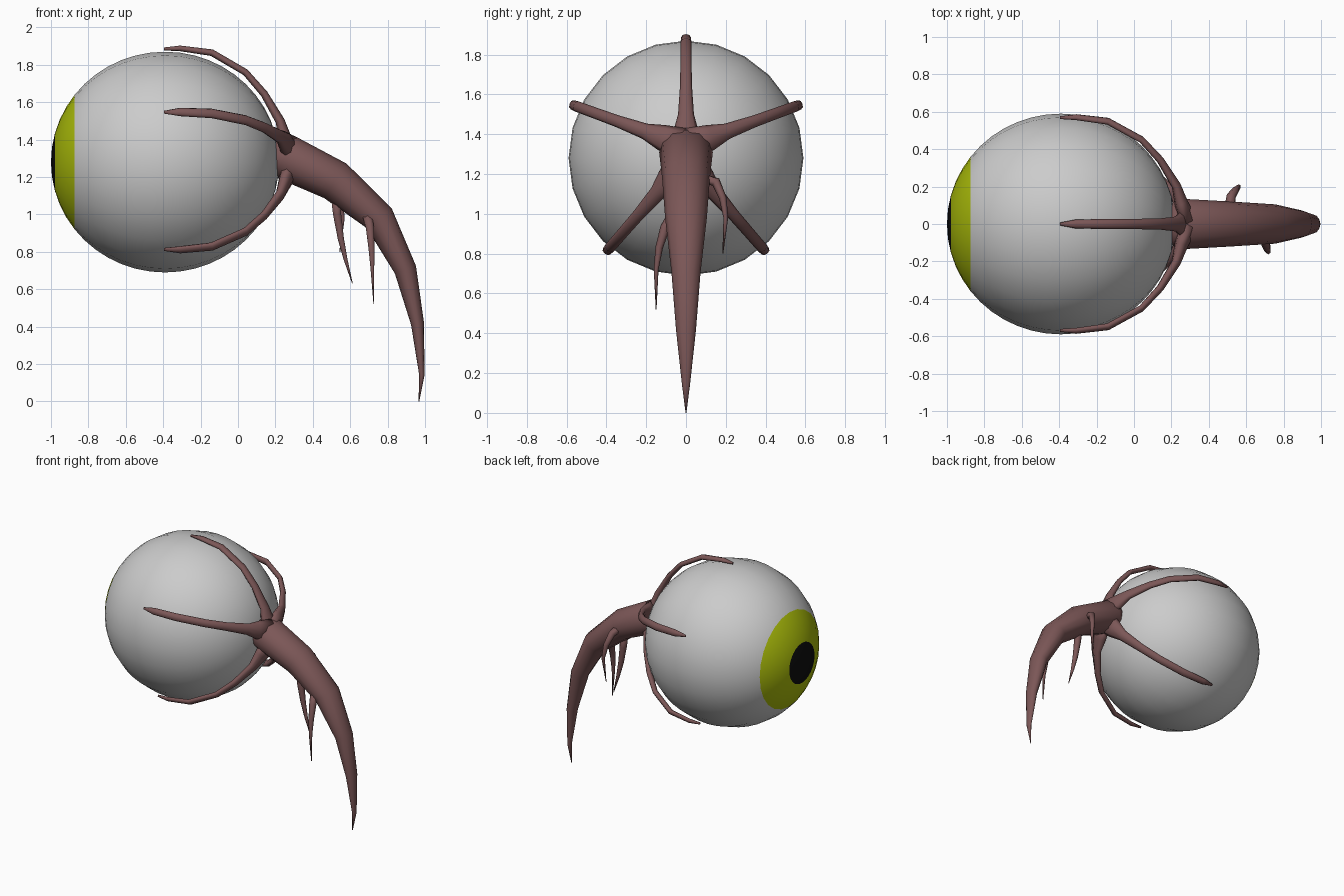
import bpy, bmesh, math
from mathutils import Vector

if "Cube" in bpy.data.objects:
    bpy.data.objects.remove(bpy.data.objects["Cube"])


def material(name, rgb):
    m = bpy.data.materials.new(name)
    m.diffuse_color = (*rgb, 1)
    m.use_nodes = True
    m.node_tree.nodes["Principled BSDF"].inputs["Base Color"].default_value = m.diffuse_color
    return m


FLESH = material("flesh", (0.2, 0.095, 0.095))
OLIVE = material("iris_olive", (0.4, 0.5, 0.003))
BLACK = material("pupil_black", (0.004, 0.004, 0.004))
WHITE = material("eye_grey", (0.8, 0.8, 0.8))


def finish(name, bm, mats):
    bmesh.ops.recalc_face_normals(bm, faces=bm.faces)
    for f in bm.faces:
        f.smooth = True
    mesh = bpy.data.meshes.new(name)
    bm.to_mesh(mesh)
    bm.free()
    for m in mats:
        mesh.materials.append(m)
    ob = bpy.data.objects.new(name, mesh)
    bpy.context.collection.objects.link(ob)
    return ob


def tube(name, path, sides=10, side_axis=None):
    """Loft elliptical rings; path rows are (point, width radius, thickness radius)."""
    bm = bmesh.new()
    pts = [Vector(p[0]) for p in path]
    rings = []
    for i, (_, rw, rt) in enumerate(path):
        t = (pts[min(i + 1, len(pts) - 1)] - pts[max(i - 1, 0)]).normalized()
        side = Vector(side_axis or (0, 1, 0))
        side = (side - t * side.dot(t)).normalized()
        up = t.cross(side)
        rings.append([bm.verts.new(pts[i] + side * rw * math.cos(a) + up * rt * math.sin(a))
                      for a in (math.tau * k / sides for k in range(sides))])
    for a, b in zip(rings, rings[1:]):
        for k in range(sides):
            j = (k + 1) % sides
            bm.faces.new((a[k], a[j], b[j], b[k]))
    bm.faces.new(rings[0])
    bm.faces.new(rings[-1])
    return finish(name, bm, [FLESH])


# Eyeball: poles along x, iris and pupil coloured by latitude ring
bm = bmesh.new()
bmesh.ops.create_uvsphere(bm, u_segments=24, v_segments=24, radius=1)
for f in bm.faces:
    lat = math.degrees(math.acos(min(1, f.calc_center_median().normalized().z)))
    f.material_index = 2 if lat < 15 else 1 if lat < 37.5 else 0
for v in bm.verts:
    x, y, z = v.co
    v.co = (-0.39 - 0.61 * z, 0.59 * y, 1.28 + 0.59 * x)
finish("eyeball", bm, [WHITE, OLIVE, BLACK])

# Main stalk, curving back and down to a point
tube("stalk", [((0.17, 0, 1.33), .10, .09), ((0.25, 0, 1.31), .135, .122),
               ((0.52, 0, 1.18), .12, .11), ((0.755, 0, 0.98), .105, .085),
               ((0.895, 0, 0.705), .073, .06), ((0.96, 0, 0.415), .05, .035),
               ((0.983, 0, 0.14), .02, .014), ((0.967, 0, 0.0), .002, .002)], 12)

# Five gripping branches: (x, distance from axis, width, thickness)
ARC = [(.28, .03, .085, .05), (.25, .13, .065, .035), (.225, .22, .04, .025),
       (.14, .365, .03, .02), (.04, .48, .028, .018), (-.14, .585, .027, .018),
       (-.31, .608, .024, .015), (-.395, .605, .008, .008)]


def branch(name, angle, z0, mirror=1):
    a = math.radians(angle)
    c, s = math.cos(a) * mirror, math.sin(a)
    tube(name, [((x, d * c, z0 + d * s), w, t) for x, d, w, t in ARC], 8, (0, -s, c))


branch("top_branch", 90, 1.28)
for side, m in (("left", -1), ("right", 1)):
    branch("upper_branch_" + side, 20, 1.34, m)
    branch("lower_branch_" + side, -49, 1.27, m)

# Thin hanging tendrils
TENDRILS = {
    "back_tendril": [(.51, .07, 1.18), (.52, .15, 1.16), (.545, .185, 1.08), (.56, .2, .98), (.545, .185, .8)],
    "middle_tendril": [(.52, 0, 1.12), (.53, 0, 1.0), (.55, 0, .87), (.575, 0, .76), (.612, 0, .63)],
    "front_tendril": [(.69, -.06, 1.0), (.705, -.105, .93), (.713, -.135, .83), (.718, -.15, .72), (.726, -.15, .52)],
}
for name, pts in TENDRILS.items():
    tube(name, [(p, r, r) for p, r in zip(pts, (.03, .025, .019, .012, .002))], 6)
